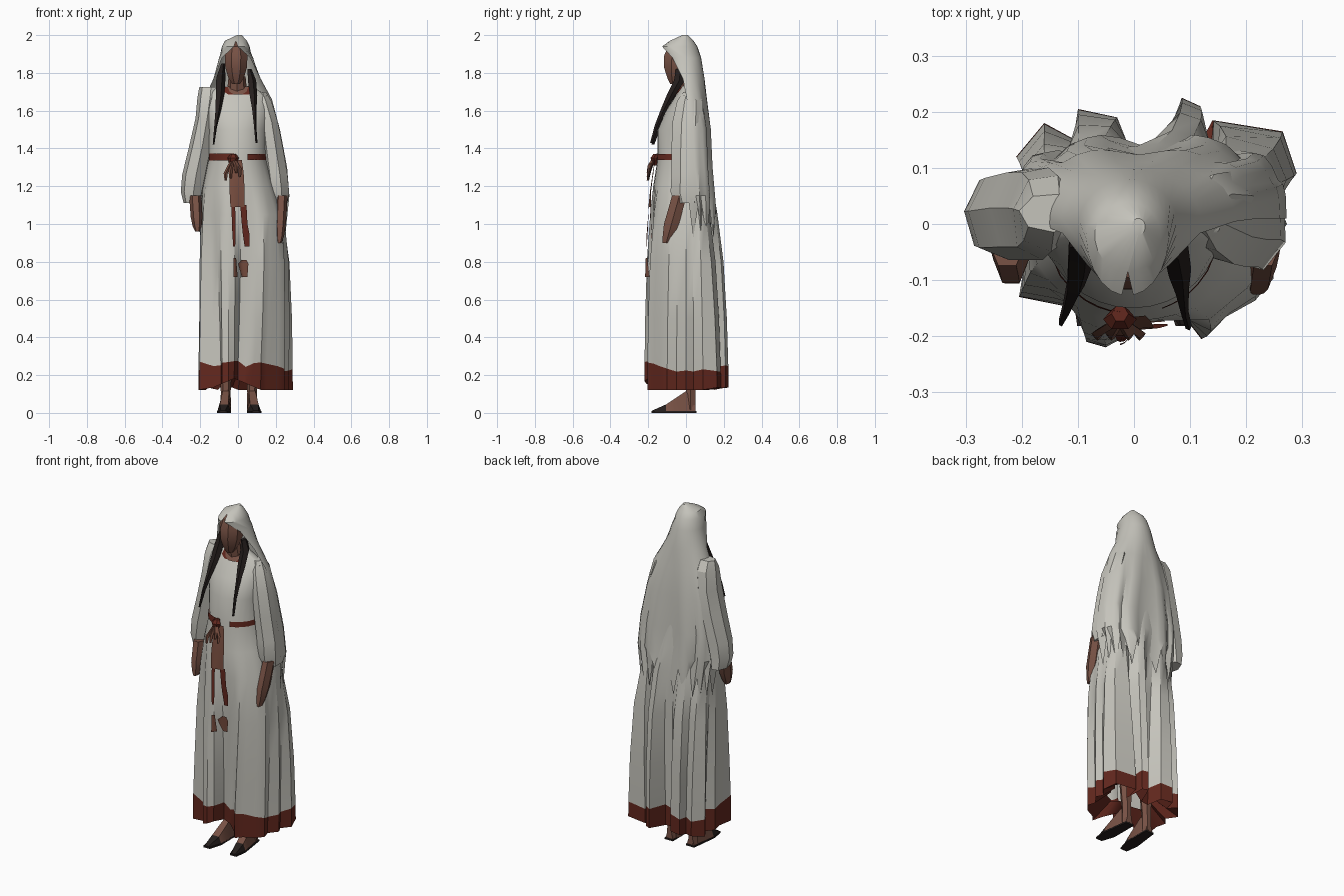
import bpy, bmesh, math, random
from mathutils import Vector
from mathutils.bvhtree import BVHTree

random.seed(4)
cube = bpy.data.objects.get("Cube")
if cube:
    bpy.data.objects.remove(cube, do_unlink=True)


def material(name, rgb):
    m = bpy.data.materials.new(name)
    m.use_nodes = True
    c = (*rgb, 1)
    m.diffuse_color = c
    b = next(n for n in m.node_tree.nodes if n.type == 'BSDF_PRINCIPLED')
    b.inputs["Base Color"].default_value = c
    b.inputs["Roughness"].default_value = 0.9
    return m


CLOTH = material("grey white cloth", (0.56, 0.55, 0.50))
RED = material("dark red trim", (0.125, 0.021, 0.013))
SKIN = material("brown skin", (0.19, 0.085, 0.06))
SASH = material("brown sash", (0.18, 0.072, 0.048))
DARK = material("black brown hair", (0.018, 0.013, 0.012))


def loft(name, rings, mats, closed=True, cap_start=False, cap_end=False, row_mat=None, angle=32):
    """Skin a list of equally long point rings."""
    bm = bmesh.new()
    vs = [[bm.verts.new(p) for p in r] for r in rings]
    n = len(rings[0])
    for k in range(len(vs) - 1):
        for i in range(n if closed else n - 1):
            j = (i + 1) % n
            f = bm.faces.new((vs[k][i], vs[k][j], vs[k + 1][j], vs[k + 1][i]))
            f.material_index = row_mat(k) if row_mat else 0
    for use, k in ((cap_start, 0), (cap_end, -1)):
        if use:
            f = bm.faces.new(vs[k])
            f.material_index = row_mat(k if k == 0 else len(vs) - 2) if row_mat else 0
    bmesh.ops.recalc_face_normals(bm, faces=bm.faces)
    me = bpy.data.meshes.new(name)
    bm.to_mesh(me)
    bm.free()
    for m in mats:
        me.materials.append(m)
    ob = bpy.data.objects.new(name, me)
    bpy.context.collection.objects.link(ob)
    bpy.ops.object.select_all(action='DESELECT')
    bpy.context.view_layer.objects.active = ob
    ob.select_set(True)
    bpy.ops.object.shade_smooth_by_angle(angle=math.radians(angle))
    return ob


def tube(name, path, mats, sides=6, turn=0.0, **kw):
    """path: (x, y, z, rx, ry) horizontal elliptical rings."""
    rings = [[(x + rx * math.cos(turn + 2 * math.pi * i / sides),
               y + ry * math.sin(turn + 2 * math.pi * i / sides), z)
              for i in range(sides)] for x, y, z, rx, ry in path]
    return loft(name, rings, mats, cap_start=True, cap_end=True, **kw)


# Robe: pleated hem outline fading into plain ellipses at the waist
HEM = [(.27, 0), (.25, .04), (.29, .09), (.265, .165), (.14, .185), (.135, .10), (.118, .21), (.085, .225),
       (.05, .12), (0, .115), (-.03, .19), (-.10, .205), (-.105, .15), (-.16, .18), (-.21, .12), (-.17, .06),
       (-.205, .02), (-.19, -.04), (-.205, -.13), (-.13, -.145), (-.09, -.15), (-.085, -.21), (-.05, -.22),
       (-.02, -.20), (0, -.13), (.04, -.13), (.085, -.16), (.12, -.205), (.15, -.17), (.21, -.14),
       (.245, -.10), (.23, -.05)]
# z, x min, x max, y front, y back, pleat weight
LEVELS = [(.235, -.20, .29, -.20, .18, .98), (.50, -.20, .285, -.215, .18, .82), (.80, -.20, .265, -.205, .165, .58),
          (1.05, -.195, .235, -.19, .15, .25), (1.2, -.185, .19, -.175, .14, .06), (1.35, -.155, .15, -.15, .12, 0),
          (1.5, -.16, .155, -.15, .11, 0), (1.6, -.18, .165, -.105, .10, 0), (1.68, -.185, .155, -.055, .085, 0),
          (1.73, -.10, .07, -.025, .06, 0)]
N = len(HEM)


def hem_z(x, y):
    return .122 + (.06 * max(0, 1 - abs(x + .02) / .14) if y < -.1 else .012 if y > .15 else 0)


robe = [[(.03 + (x - .03) * .55, y * .5, .21) for x, y in HEM],
        [(x, y, hem_z(x, y)) for x, y in HEM]]
for z, x0, x1, yf, yb, w in LEVELS:
    ring = []
    for i, (hx, hy) in enumerate(HEM):
        a = 2 * math.pi * i / N
        s = math.sin(a)
        ex = (x0 + x1) / 2 + (x1 - x0) / 2 * math.cos(a)
        ey = s * yb if s > 0 else -s * yf
        dz = random.uniform(-.02, .02) + (.025 if hy < -.12 else 0) if z < .3 else 0
        ring.append((ex + (hx - ex) * w, ey + (hy - ey) * w, z + dz))
    robe.append(ring)
robe_ob = loft("robe", robe, [CLOTH, RED], cap_end=True, row_mat=lambda k: 1 if k < 2 else 0)
robe_bvh = BVHTree.FromObject(robe_ob, bpy.context.evaluated_depsgraph_get())


def front_y(x, z):
    hit = robe_bvh.ray_cast(Vector((x, -2, z)), Vector((0, 1, 0)))[0]
    return hit.y if hit else -.05


def drape(name, rows, mat, cols=6, lift=.009):
    """Thin cloth laid on the front of the robe; rows: (z, x left, x right)."""
    rings = []
    for z, xa, xb in rows:
        xs = [xa + (xb - xa) * i / cols for i in range(cols + 1)]
        rings.append([(x, front_y(x, z) - lift, z) for x in xs])
    return loft(name, rings, [mat], closed=False)


# Belt, sash and its hanging ends
drape("belt_right", [(1.372, -.152, -.02), (1.335, -.155, -.02)], RED)
drape("belt_left", [(1.37, .05, .146), (1.34, .05, .148)], RED)
drape("sash_upper", [(1.34, -.025, .02), (1.27, -.045, .03), (1.18, -.045, .035), (1.09, -.04, .035)], SASH, lift=.014)
drape("sash_lower", [(1.1, .012, .045), (1.0, .02, .05), (.95, .025, .06), (.88, .035, .06)], RED, lift=.014)
drape("sash_strip", [(1.09, -.035, -.015), (.95, -.03, -.012), (.88, -.025, -.015)], RED, lift=.012)
drape("sash_tip_left", [(.81, .02, .045), (.79, .0, .055), (.72, .02, .05)], SASH, lift=.014)
drape("sash_tip_right", [(.82, -.025, -.01), (.72, -.025, -.002)], SASH, lift=.012)
tube("belt_knot", [(-.025, -.16, 1.37, .015, .015), (-.025, -.17, 1.35, .03, .02),
                   (-.03, -.165, 1.31, .015, .015)], [RED], angle=10)
for i, (x, z) in enumerate([(-.065, 1.23), (-.04, 1.24), (-.01, 1.27), (.01, 1.25)]):
    tube(f"tassel_{i + 1}", [(-.025, -.17, 1.35, .009, .008), (x, -.195, z + .04, .011, .008),
                             (x, -.202, z, .006, .006)], [SASH], sides=4)

# Neckline, neck and head
drape("neckline", [(1.725, -.07, .065), (1.70, -.075, .075), (1.685, -.05, .055)], RED, lift=.006)
drape("neck_opening", [(1.728, -.055, .055), (1.70, -.045, .045), (1.685, -.02, .02)], SKIN, lift=.012)
tube("neck", [(-.005, -.01, 1.68, .055, .04), (-.005, -.02, 1.78, .045, .045)], [SKIN], sides=8)
tube("head", [(-.01, -.06, 1.74, .022, .025), (-.01, -.058, 1.775, .045, .045), (-.01, -.05, 1.83, .062, .072),
              (-.01, -.045, 1.89, .065, .077), (-.01, -.04, 1.94, .052, .06), (-.01, -.02, 1.965, .02, .02)],
     [SKIN], sides=8, turn=math.pi / 8)

# Hair locks resting on the chest
tube("hair_lock_right", [(-.08, -.02, 1.85, .01, .025), (-.093, -.025, 1.775, .027, .03),
                         (-.097, -.07, 1.69, .025, .024), (-.105, -.11, 1.61, .017, .02),
                         (-.12, -.15, 1.51, .008, .015), (-.13, -.175, 1.42, .005, .008)], [DARK], sides=5)
tube("hair_lock_left", [(.06, -.03, 1.82, .012, .025), (.072, -.035, 1.76, .024, .03),
                        (.08, -.08, 1.68, .022, .024), (.085, -.115, 1.61, .013, .018),
                        (.09, -.155, 1.52, .007, .012), (.097, -.182, 1.43, .006, .008)], [DARK], sides=5)

# Veil: open shell round the back, closed over the brow and spread over the arms
# z, x min, x max, centre y, y front, y back, wrap past the sides in degrees, pleat depth, squareness
VEIL = [(2.0, -.005, .02, -.005, -.02, .01, 90, 0, 1), (1.97, -.07, .048, -.02, -.085, .04, 90, 0, 1),
        (1.94, -.085, .062, -.02, -.128, .06, 82, 0, 1), (1.88, -.10, .08, -.01, -.12, .08, 34, 0, 1),
        (1.77, -.13, .12, 0, -.08, .098, 12, 0, 1), (1.66, -.18, .18, .01, -.05, .112, 4, .03, .9),
        (1.5, -.205, .222, .01, -.05, .132, 0, .07, .75), (1.3, -.225, .26, .01, -.05, .138, 0, .12, .65),
        (1.15, -.222, .272, .01, -.05, .15, 0, .14, .65), (1.0, -.20, .25, .02, -.05, .155, -4, .14, .75)]
M = 22
veil = []
for r, (z, x0, x1, cy, yf, yb, wrap, fold, power) in enumerate(VEIL):
    ring = []
    for i in range(M + 1):
        a = math.radians(-wrap + (180 + 2 * wrap) * i / M)
        k = 1 + fold * (.4 if i % 4 == 1 else -1 if i % 4 == 3 else 0)
        c, s = (math.copysign(abs(v) ** power, v) for v in (math.cos(a), math.sin(a)))
        y = cy + s * (yb - cy) * k if s > 0 else cy - s * (yf - cy)
        dz = (.09 if i % 2 else -.07) if r == len(VEIL) - 1 else 0
        ring.append(((x0 + x1) / 2 + (x1 - x0) / 2 * c, y, z + dz))
    veil.append(ring)
loft("veil", veil, [CLOTH], closed=False, cap_start=True)

# Sleeves
tube("sleeve_right", [(-.15, .02, 1.725, .055, .035), (-.155, .02, 1.67, .06, .07), (-.17, .02, 1.56, .055, .085),
                      (-.195, .02, 1.42, .062, .085), (-.23, .015, 1.26, .066, .08), (-.243, .015, 1.17, .06, .075),
                      (-.243, .02, 1.11, .045, .07)], [CLOTH], sides=7, turn=.35, angle=22)
tube("sleeve_left", [(.12, .02, 1.70, .03, .035), (.135, .02, 1.65, .045, .07), (.165, .01, 1.54, .05, .085),
                     (.185, .005, 1.4, .058, .085), (.205, .005, 1.26, .062, .085), (.215, 0, 1.17, .06, .085),
                     (.22, .01, 1.11, .045, .075)], [CLOTH], sides=7, turn=.5, angle=22)

# Hands and feet, one per side; the right hand hangs a little higher
for side, hx, top, drop, reach, fx, dx in (("right", -.226, 1.15, .19, .05, -.065, -.015),
                                           ("left", .23, 1.15, .25, .07, .075, .02)):
    tube("hand_" + side, [(hx + t * .2 * (-hx) / 4, -.035 - reach * t, top - drop * t, rx, ry)
                          for t, rx, ry in ((0, .032, .045), (.3, .032, .045), (.6, .031, .046),
                                            (.85, .024, .033), (1, .012, .024))], [SKIN], sides=6, angle=15)
    tube("leg_" + side, [(fx, .02, .26, .035, .035), (fx, .025, .11, .026, .028), (fx, .025, .015, .028, .03)],
         [SKIN], sides=6)
    # Foot slices run from heel to toe: y, half width, top height
    foot = []
    for y, w, h in ((.05, .025, .04), (.0, .028, .115), (-.06, .034, .075), (-.105, .037, .045), (-.18, .02, .012)):
        c = fx + dx * max(0, -y) / .18
        foot.append([(c - w, y, .004), (c + w, y, .004), (c + w * .6, y, h), (c - w * .6, y, h)])
    loft("foot_" + side, foot, [SKIN, DARK], cap_start=True, cap_end=True, row_mat=lambda k: int(k > 2))
    sole = [[(fx + dx * max(0, -y) / .18 + s * w, y, z) for s, z in ((-1, 0), (1, 0), (1, .009), (-1, .009))]
            for y, w in ((.055, .027), (-.105, .038), (-.182, .021))]
    loft("sole_" + side, sole, [DARK], cap_start=True, cap_end=True)
